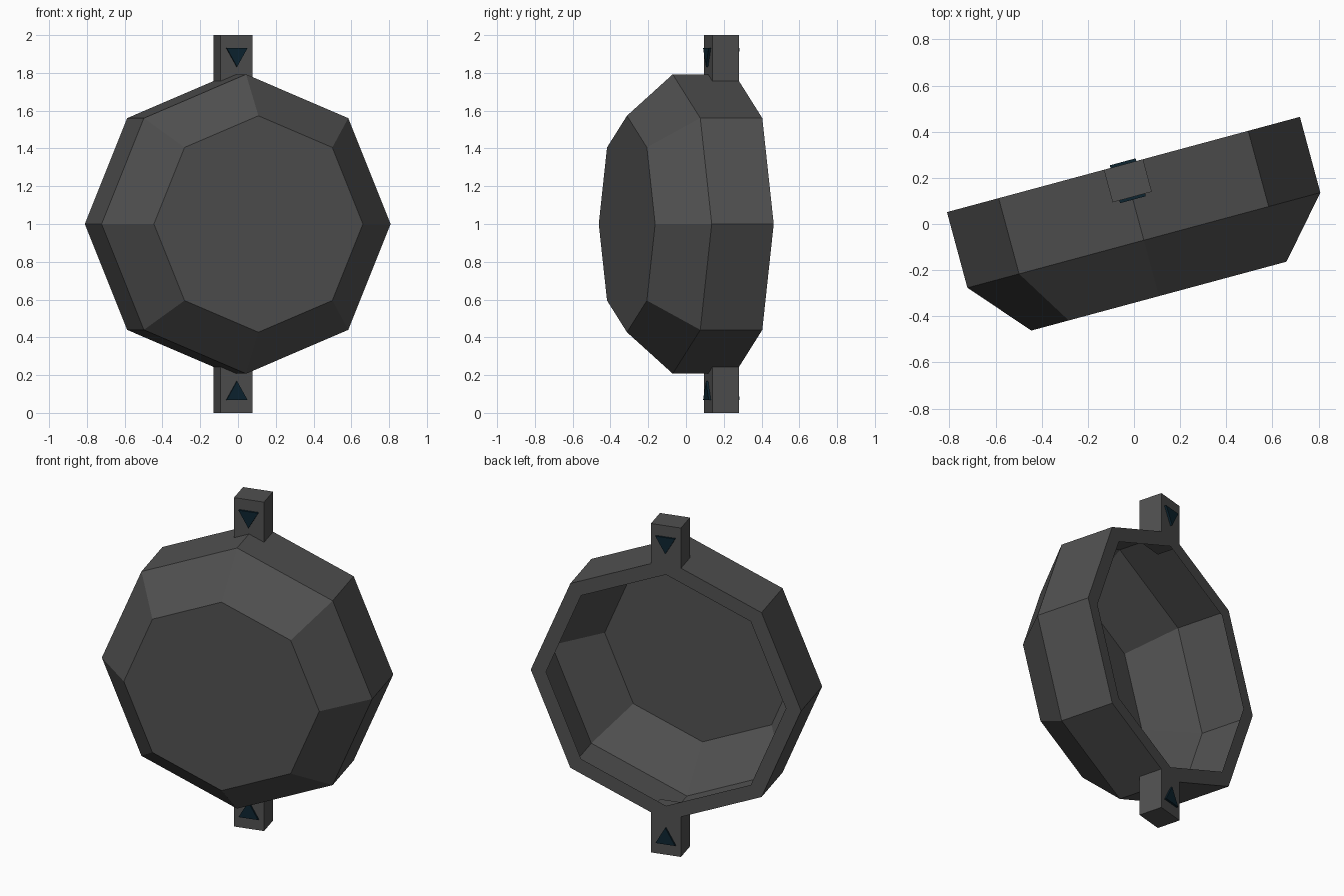
import bpy, bmesh, math
from mathutils import Matrix

if "Cube" in bpy.data.objects:
    bpy.data.objects.remove(bpy.data.objects["Cube"])

# everything is modelled facing -y, then turned 15 degrees about z
TURN = Matrix.Rotation(math.radians(15.1), 4, 'Z')
CX = 0.023           # side offset of the dish axis before turning


def material(name, rgb):
    m = bpy.data.materials.new(name)
    m.diffuse_color = (*rgb, 1)
    m.use_nodes = True
    m.node_tree.nodes["Principled BSDF"].inputs["Base Color"].default_value = m.diffuse_color
    return m


grey = material("dark_grey", (0.08, 0.08, 0.08))
navy = material("dark_navy", (0.004, 0.018, 0.030))


def finish(bm, name, mat, recalc=True):
    if recalc:
        bmesh.ops.recalc_face_normals(bm, faces=bm.faces)
    bm.transform(TURN)
    me = bpy.data.meshes.new(name)
    bm.to_mesh(me)
    bm.free()
    me.materials.append(mat)
    ob = bpy.data.objects.new(name, me)
    bpy.context.collection.objects.link(ob)
    return ob


def prism(name, outline, y0, y1, mat):
    """Extrude an (x, z) outline from y0 to y1."""
    bm = bmesh.new()
    a = [bm.verts.new((x, y0, z)) for x, z in outline]
    b = [bm.verts.new((x, y1, z)) for x, z in outline]
    n = len(a)
    bm.faces.new(a)
    bm.faces.new(b[::-1])
    for i in range(n):
        j = (i + 1) % n
        bm.faces.new((a[i], b[i], b[j], a[j]))
    return finish(bm, name, mat)


# octagonal dish: front plate, sloped ring, straight wall and back lip, open behind
bm = bmesh.new()
rings = []
for y, r in [(-0.33, 0.573), (-0.079, 0.7925), (0.261, 0.7925), (0.261, 0.703)]:
    rings.append([bm.verts.new((CX + r * math.cos(k * math.pi / 4), y,
                                1 + r * math.sin(k * math.pi / 4))) for k in range(8)])
bm.faces.new(rings[0])
for a, b in zip(rings, rings[1:]):
    for i in range(8):
        j = (i + 1) % 8
        bm.faces.new((a[j], a[i], b[i], b[j]))
finish(bm, "dish_shell", grey, recalc=False)

# mounting posts and arrow plates, mirrored about the middle height
F, B, T = 0.115, 0.261, 0.012
for label, s in (("top", 1), ("bottom", -1)):
    def pts(p):
        return [(CX + x, 1 + s * z) for x, z in p]
    prism(label + "_post", pts([(-0.088, 0.74), (0.088, 0.74), (0.088, 1), (-0.088, 1)]), F, B, grey)
    arrow = pts([(-0.058, 0.933), (0.058, 0.933), (0, 0.832)])
    prism(label + "_front_arrow", arrow, F - T, F, navy)
    prism(label + "_back_arrow", arrow, B, B + T, navy)
